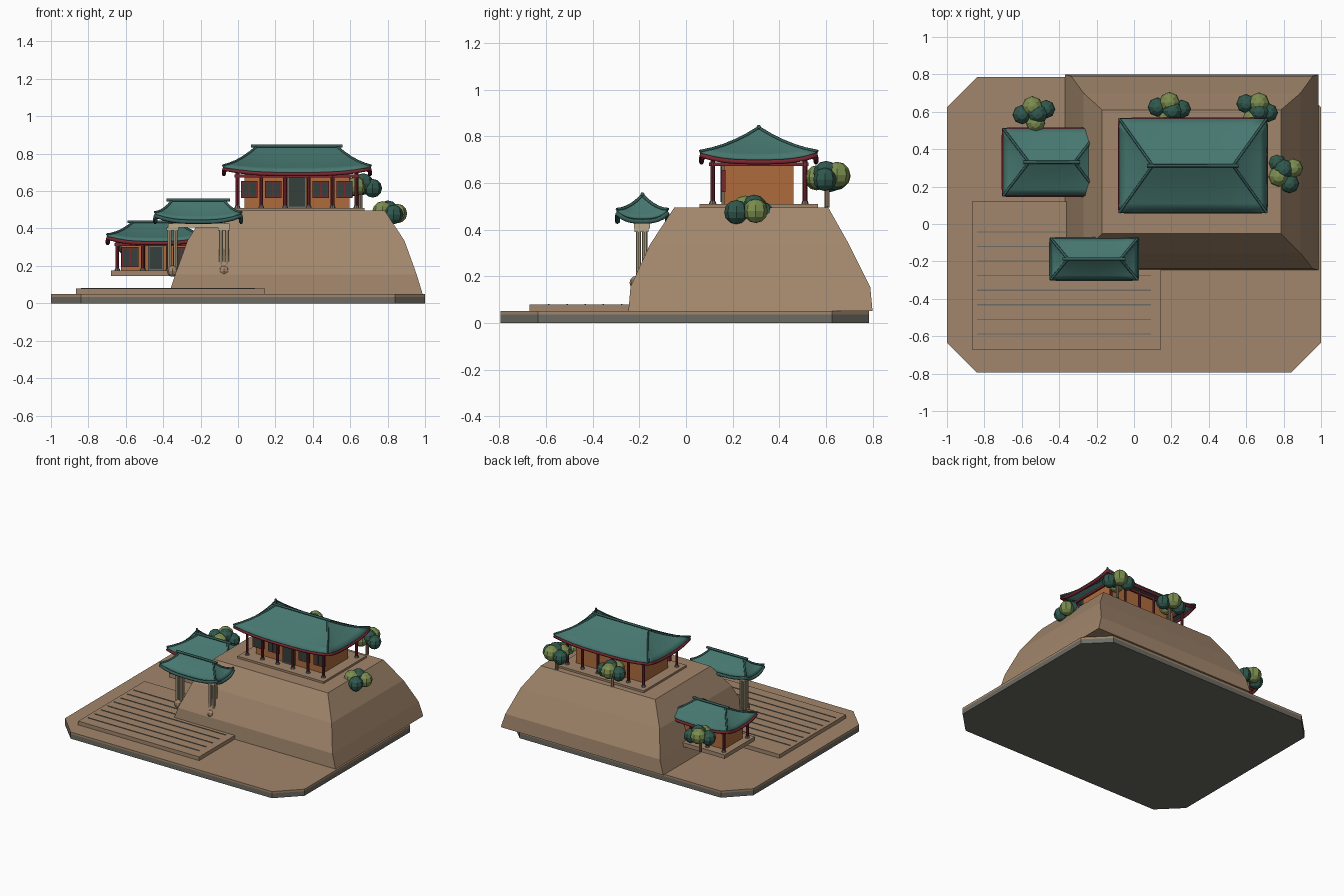
import bpy, bmesh, math
from mathutils import Vector

if "Cube" in bpy.data.objects:
    bpy.data.objects.remove(bpy.data.objects["Cube"], do_unlink=True)


def material(name, r, g, b):
    m = bpy.data.materials.new(name)
    m.use_nodes = True
    m.diffuse_color = (r, g, b, 1)
    m.node_tree.nodes["Principled BSDF"].inputs["Base Color"].default_value = (r, g, b, 1)
    return m


EARTH = material("earth brown", .36, .24, .15)
STONE = material("stone grey", .15, .145, .125)
TEAL = material("roof teal", .062, .185, .16)
RIDGE = material("ridge teal", .035, .11, .1)
RED = material("timber red", .19, .02, .03)
WALL = material("wall orange", .42, .15, .045)
TAN = material("pillar tan", .5, .41, .26)
DARK = material("lattice dark", .035, .05, .045)
PINE = material("leaf dark green", .03, .1, .075)
OLIVE = material("leaf olive", .2, .27, .08)


def add(name, bm, *mats):
    bmesh.ops.recalc_face_normals(bm, faces=bm.faces)
    me = bpy.data.meshes.new(name)
    bm.to_mesh(me)
    bm.free()
    for m in mats:
        me.materials.append(m)
    ob = bpy.data.objects.new(name, me)
    bpy.context.collection.objects.link(ob)
    return ob


def box(name, x0, x1, y0, y1, z0, z1, mat):
    bm = bmesh.new()
    bmesh.ops.create_cube(bm, size=1)
    bmesh.ops.scale(bm, vec=(x1 - x0, y1 - y0, z1 - z0), verts=bm.verts)
    bmesh.ops.translate(bm, vec=((x0 + x1) / 2, (y0 + y1) / 2, (z0 + z1) / 2), verts=bm.verts)
    return add(name, bm, mat)


def post(name, x, y, z0, z1, r, mat, top=None):
    bm = bmesh.new()
    bmesh.ops.create_cone(bm, cap_ends=True, segments=8, radius1=r, radius2=top or r, depth=z1 - z0)
    bmesh.ops.translate(bm, vec=(x, y, (z0 + z1) / 2), verts=bm.verts)
    return add(name, bm, mat)


def loft(name, rings, mat):
    """Stack closed rings of points and cap both ends."""
    bm = bmesh.new()
    rows = [[bm.verts.new(p) for p in ring] for ring in rings]
    n = len(rows[0])
    for a, b in zip(rows, rows[1:]):
        for i in range(n):
            bm.faces.new((a[i], a[(i + 1) % n], b[(i + 1) % n], b[i]))
    bm.faces.new(rows[0])
    bm.faces.new(rows[-1])
    return add(name, bm, mat)


def tube(name, pts, r, mat, closed=False):
    cu = bpy.data.curves.new(name, 'CURVE')
    cu.dimensions = '3D'
    cu.bevel_depth = r
    cu.bevel_resolution = 1
    cu.use_fill_caps = True
    sp = cu.splines.new('POLY')
    sp.points.add(len(pts) - 1)
    for p, co in zip(sp.points, pts):
        p.co = (*co, 1)
    sp.use_cyclic_u = closed
    cu.materials.append(mat)
    ob = bpy.data.objects.new(name, cu)
    bpy.context.collection.objects.link(ob)


# Ground slab with cut corners
def slab_ring(z):
    x, y0, y1, c = 1, -.795, .785, .16
    return [(-x + c, y0, z), (x - c, y0, z), (x, y0 + c, z), (x, y1 - c, z),
            (x - c, y1, z), (-x + c, y1, z), (-x, y1 - c, z), (-x, y0 + c, z)]


loft("base_stone", [slab_ring(0), slab_ring(.035)], STONE)
loft("base_earth", [slab_ring(.035), slab_ring(.05)], EARTH)

# Hill: x range, y range and height of each level
LEVELS = [(-.37, .987, -.247, .80, .05), (-.335, .955, -.238, .79, .155),
          (-.27, .89, -.155, .70, .335), (-.17, .785, -.05, .61, .495)]
loft("hill", [[(a, c, z), (b, c, z), (b, d, z), (a, d, z)] for a, b, c, d, z in LEVELS], EARTH)

# Courtyard with paving lines
box("courtyard", -.865, .145, -.67, .12, .05, .078, EARTH)
for i in range(8):
    y = -.042 - i * .078
    box("paving_line", -.84, .09, y - .003, y + .003, .076, .082, STONE)


def roof(name, cx, cy, ex, ey, ze, rx, zr, lift, trim):
    """Hipped roof with sagging slopes and upturned corners."""
    def point(side, u, v):
        if side % 2 == 0:
            s = 1 if side else -1
            x, y = u * (rx + (ex - rx) * v), s * ey * v
        else:
            s = 1 if side == 1 else -1
            x, y = s * (rx + (ex - rx) * v), u * ey * v
        w = 1 - v
        z = ze + (zr - ze) * (.75 * w + .25 * w * w) + lift * abs(u) ** 3 * v * v
        return Vector((cx + x, cy + y, z))

    bm = bmesh.new()
    nu, nv = 10, 5
    for side in range(4):
        g = [[bm.verts.new(point(side, 2 * i / nu - 1, j / nv)) for i in range(nu + 1)]
             for j in range(nv + 1)]
        for j in range(nv):
            for i in range(nu):
                bm.faces.new((g[j][i], g[j][i + 1], g[j + 1][i + 1], g[j + 1][i]))
    bmesh.ops.remove_doubles(bm, verts=bm.verts, dist=.0001)
    bmesh.ops.dissolve_degenerate(bm, edges=bm.edges, dist=.0001)
    ob = add(name + "_roof", bm, TEAL)
    if sum(f.normal.z for f in ob.data.polygons) < 0:
        ob.data.flip_normals()
    bpy.ops.object.select_all(action='DESELECT')
    ob.select_set(True)
    bpy.context.view_layer.objects.active = ob
    bpy.ops.object.shade_smooth_by_angle(angle=math.radians(25))
    mod = ob.modifiers.new("thickness", 'SOLIDIFY')
    mod.thickness = .012
    mod.offset = -1
    # Ridge, hips and eave trim
    tube(name + "_ridge", [(cx - rx - .03, cy, zr + .004), (cx + rx + .03, cy, zr + .004)], .009, RIDGE)
    for side in (0, 2):
        for u in (-1, 1):
            tube(name + "_hip", [point(side, u, j / nv) for j in range(nv + 1)], .007, RIDGE)
    edge = []
    for side, d in ((0, 1), (1, 1), (2, -1), (3, -1)):
        edge += [point(side, d * (2 * i / nu - 1), .975) - Vector((0, 0, .019)) for i in range(nu)]
    tube(name + "_eave_trim", edge, .011, trim, True)


def panel(name, x, w, y, z0, z1, frame, bars):
    """Framed lattice opening on a front wall."""
    box(name + "_frame", x - w / 2, x + w / 2, y - .012, y + .005, z0, z1, frame)
    t, cell = .008, (w - .008) / bars
    for i in range(bars):
        a = x - w / 2 + t + i * cell
        box(name + "_pane", a, a + cell - t, y - .015, y - .01, z0 + t, z1 - t, DARK)


def hall(name, cx, cy, floor, step, plat, walls, cols, n, eave, win, door, roof_args):
    (px, py), (wx, wy), (kx, ky) = plat, walls, cols
    box(name + "_platform", cx - px, cx + px, cy - py, cy + py, floor - step, floor, EARTH)
    box(name + "_walls", cx - wx, cx + wx, cy - wy, cy + wy, floor, eave + .01, WALL)
    bay = 2 * kx / (n - 1)
    for s in (-1, 1):
        y = cy + s * ky
        for i in range(n):
            x = cx - kx + i * bay
            post(name + "_column", x, y, floor, eave, .01, RED)
            post(name + "_column_base", x, y, floor, floor + .012, .016, STONE, .012)
        box(name + "_lintel", cx - kx - .015, cx + kx + .015, y - .007, y + .007, eave - .028, eave - .012, RED)
        x = cx + s * kx
        box(name + "_side_lintel", x - .007, x + .007, cy - ky - .015, cy + ky + .015, eave - .028, eave - .012, RED)
    # Front openings, one per bay, with the door in the middle
    for i in range(n - 1):
        x = cx - kx + (i + .5) * bay
        if i == (n - 2) // 2:
            panel(name + "_door", x, door[0], cy - wy, floor, door[1], STONE, 1)
        else:
            panel(name + "_window", x, win[0], cy - wy, win[1], win[2], RED, 2)
    roof(name, cx, cy, *roof_args)


hall("main_hall", .315, .312, .51, .015, (.36, .255), (.28, .148), (.318, .198), 6, .70,
     (.088, .562, .655), (.1, .68), (.395, .252, .706, .215, .837, .03, RED))
hall("side_hall", -.44, .33, .175, .03, (.24, .18), (.185, .11), (.205, .14), 4, .335,
     (.09, .195, .3), (.085, .31), (.26, .18, .338, .122, .432, .03, RED))

# Gate on paired pillars with round stone feet
roof("gate", -.213, -.187, .232, .11, .452, .14, .548, .035, RIDGE)
box("gate_beam", -.375, -.045, -.222, -.155, .405, .428, TAN)
box("gate_upper_beam", -.35, -.07, -.21, -.167, .428, .47, TAN)
for x in (-.35, -.075):
    for dx in (-.016, .016):
        for dy in (-.013, .013):
            post("gate_pillar", x + dx, -.19 + dy, .17, .41, .011, TAN)
    box("gate_capital", x - .032, x + .032, -.22, -.16, .39, .405, TAN)
    bm = bmesh.new()
    bmesh.ops.create_uvsphere(bm, u_segments=8, v_segments=6, radius=.03)
    bmesh.ops.translate(bm, vec=(x, -.212, .172), verts=bm.verts)
    add("gate_foot", bm, EARTH)

# Trees: clusters of faceted leaf balls on a short trunk
BALLS = [(-.065, .02, 0, .052, 0), (.0, .045, .015, .056, 1), (.065, .01, -.005, .05, 0),
         (-.01, -.045, .005, .052, 1), (.015, 0, .02, .055, 0)]


def tree(x, y, z, turn):
    c, s = math.cos(turn), math.sin(turn)
    post("tree_trunk", x, y, z - .12, z, .011, EARTH)
    for bx, by, bz, r, light in BALLS:
        bm = bmesh.new()
        bmesh.ops.create_uvsphere(bm, u_segments=8, v_segments=6, radius=r)
        bmesh.ops.translate(bm, vec=(x + bx * c - by * s, y + bx * s + by * c, z + bz), verts=bm.verts)
        add("tree_leaves", bm, OLIVE if light else PINE)


tree(-.53, .585, .31, .3)
tree(.19, .605, .615, 0)
tree(.655, .605, .62, -.3)
tree(.81, .28, .475, 2.2)
